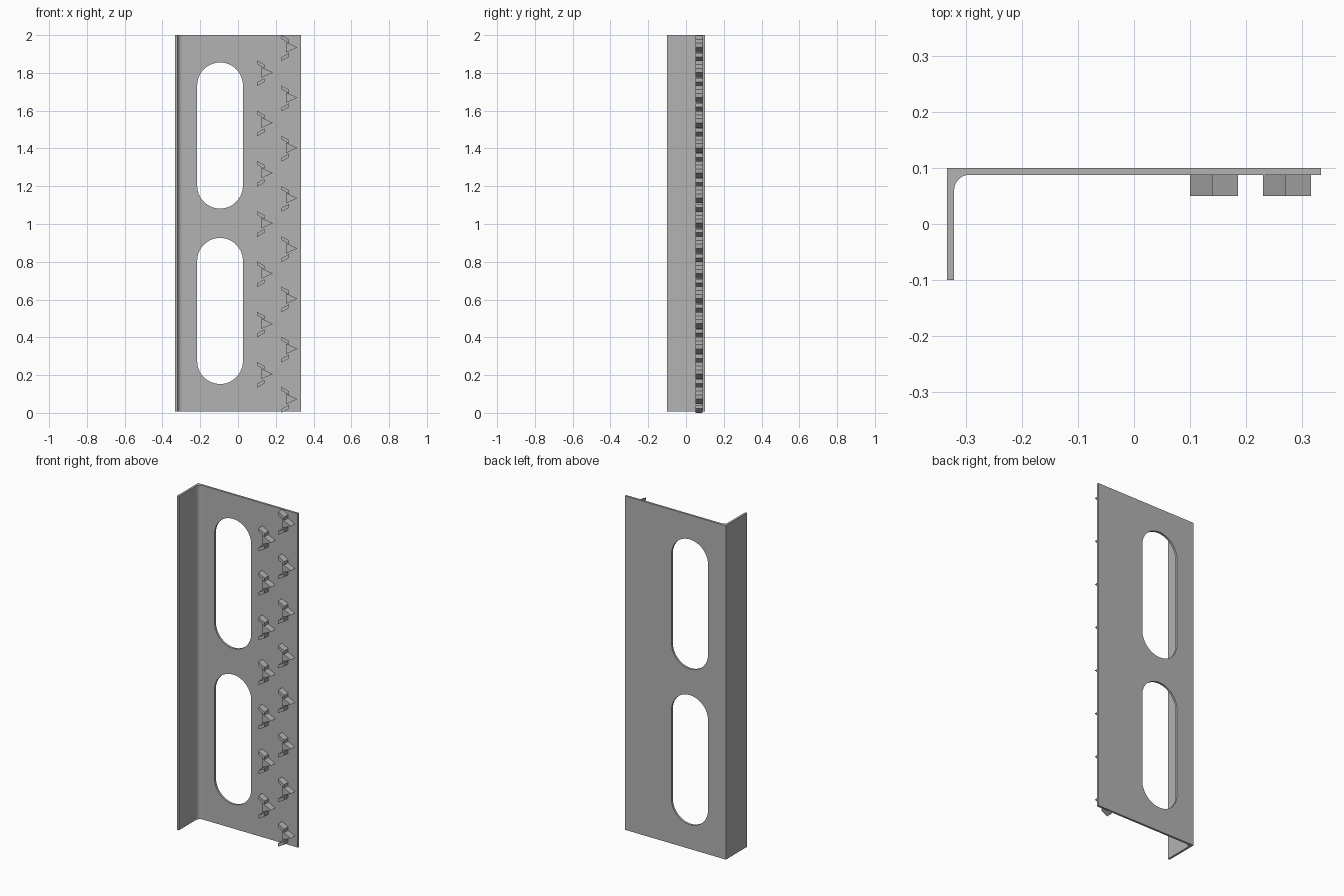
import bpy, bmesh, math
from mathutils import Vector

cube = bpy.data.objects.get("Cube")
if cube:
    bpy.data.objects.remove(cube, do_unlink=True)

metal = bpy.data.materials.new("grey metal")
metal.use_nodes = True
grey = (0.45, 0.45, 0.45, 1)
metal.diffuse_color = grey
metal.node_tree.nodes["Principled BSDF"].inputs["Base Color"].default_value = grey

BOTTOM, TOP = 0.008, 2.0
HALF_W, HALF_D, THICK = 0.333, 0.1, 0.0125
PLATE_FRONT = HALF_D - THICK


def prism(name, points, direction):
    """Extrude a planar outline along a direction."""
    bm = bmesh.new()
    face = bm.faces.new([bm.verts.new(p) for p in points])
    new = bmesh.ops.extrude_face_region(bm, geom=[face], use_keep_orig=True)["geom"]
    bmesh.ops.translate(bm, vec=Vector(direction),
                        verts=[g for g in new if isinstance(g, bmesh.types.BMVert)])
    bmesh.ops.recalc_face_normals(bm, faces=bm.faces)
    mesh = bpy.data.meshes.new(name)
    bm.to_mesh(mesh)
    bm.free()
    mesh.materials.append(metal)
    obj = bpy.data.objects.new(name, mesh)
    bpy.context.collection.objects.link(obj)
    return obj


def arc(cx, cy, r, start, end, steps):
    for i in range(steps + 1):
        a = math.radians(start + (end - start) * i / steps)
        yield cx + r * math.cos(a), cy + r * math.sin(a)


# Angle bracket: L-shaped profile with an inner fillet
R = 0.027
inner_x = -HALF_W + THICK
outline = [(-HALF_W, -HALF_D), (inner_x, -HALF_D)]
outline += arc(inner_x + R, PLATE_FRONT - R, R, 180, 90, 8)
outline += [(HALF_W, PLATE_FRONT), (HALF_W, HALF_D), (-HALF_W, HALF_D)]
bracket = prism("angle_bracket", [(x, y, BOTTOM) for x, y in outline], (0, 0, TOP - BOTTOM))

# Two long round-ended slots through the plate
SLOT_X, SLOT_R = -0.095, 0.121
cutters = []
for low, high in ((0.153, 0.926), (1.082, 1.855)):
    slot = [*arc(SLOT_X, high - SLOT_R, SLOT_R, 0, 180, 24),
            *arc(SLOT_X, low + SLOT_R, SLOT_R, 180, 360, 24)]
    cutter = prism("slot_cutter", [(x, 0, z) for x, z in slot], (0, 0.2, 0))
    cutter.hide_render = True
    mod = bracket.modifiers.new("slot", "BOOLEAN")
    mod.operation, mod.solver, mod.object = "DIFFERENCE", "EXACT", cutter
    cutters.append(cutter)

graph = bpy.context.evaluated_depsgraph_get()
cut_mesh = bpy.data.meshes.new_from_object(bracket.evaluated_get(graph))
bracket.modifiers.clear()
bracket.data = cut_mesh
for cutter in cutters:
    bpy.data.objects.remove(cutter, do_unlink=True)

bpy.ops.object.select_all(action="DESELECT")
bracket.select_set(True)
bpy.context.view_layer.objects.active = bracket
bpy.ops.object.shade_smooth_by_angle(angle=math.radians(30))

# Teeth: a wedge with a slanted bar above and below, in two staggered columns
TOOTH_SHAPES = {
    "wedge_tooth": [(0.025, 0.027), (0.025, -0.027), (0.085, 0)],
    "upper_bar": [(0, 0.064), (0, 0.045), (0.04, 0.022), (0.04, 0.042)],
    "lower_bar": [(0, -0.073), (0, -0.052), (0.04, -0.03), (0.04, -0.05)],
}
PITCH = 0.266
for column_x, first_z, count in ((0.1, 0.206, 7), (0.23, 0.073, 8)):
    for i in range(count):
        for name, shape in TOOTH_SHAPES.items():
            points = [(column_x + x, PLATE_FRONT + 0.001, first_z + i * PITCH + z)
                      for x, z in shape]
            prism(name, points, (0, -0.039, 0))
